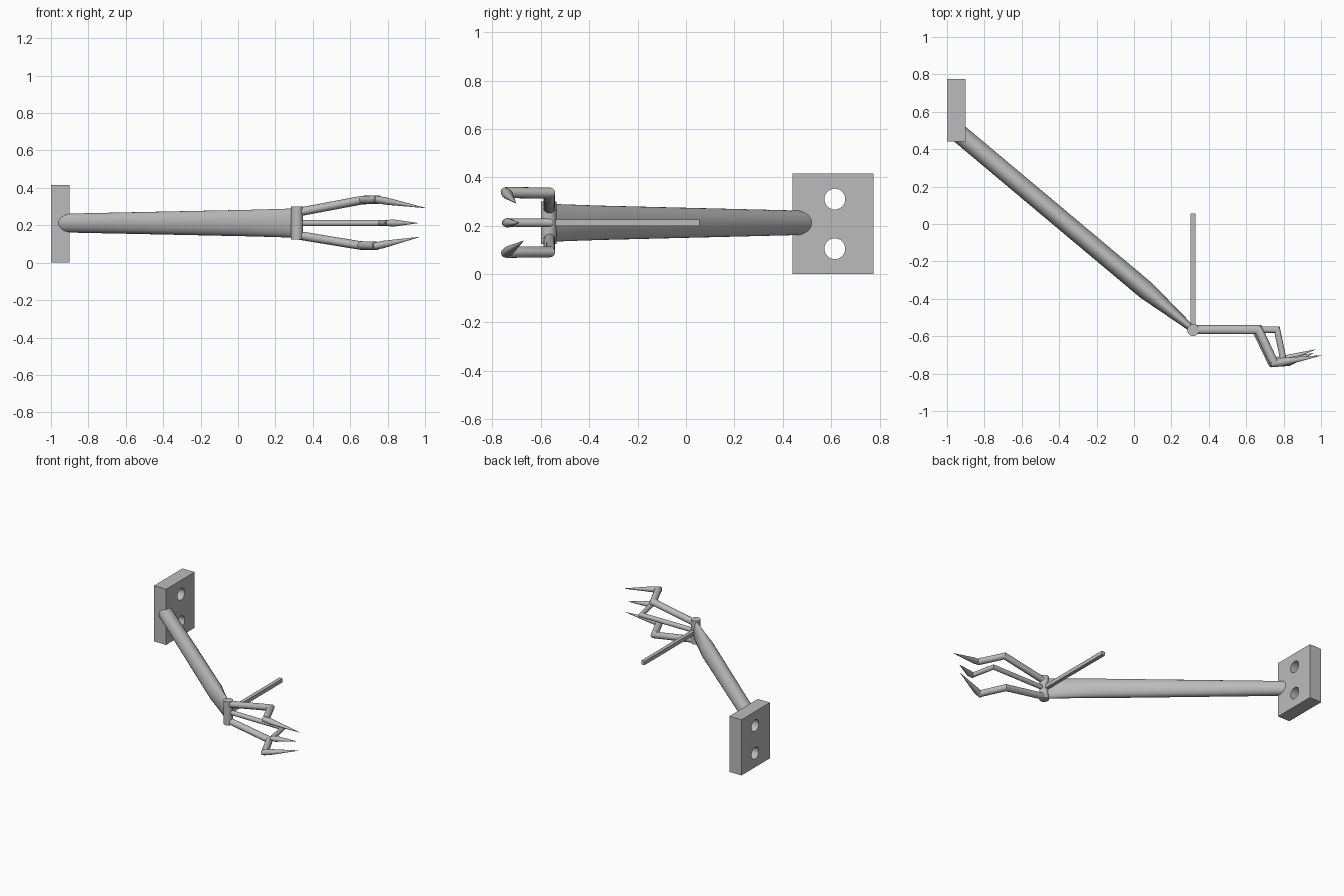
import bpy, bmesh, math
from mathutils import Vector

cube = bpy.data.objects.get("Cube")
if cube:
    bpy.data.objects.remove(cube, do_unlink=True)

grey = bpy.data.materials.new("light grey")
grey.use_nodes = True
grey.diffuse_color = (0.5, 0.5, 0.5, 1)
grey.node_tree.nodes["Principled BSDF"].inputs["Base Color"].default_value = (0.5, 0.5, 0.5, 1)
MID = 0.212  # height of the arm axis


def finish(name, bm, smooth=False):
    bmesh.ops.recalc_face_normals(bm, faces=bm.faces)
    mesh = bpy.data.meshes.new(name)
    bm.to_mesh(mesh)
    bm.free()
    mesh.materials.append(grey)
    ob = bpy.data.objects.new(name, mesh)
    bpy.context.collection.objects.link(ob)
    bpy.ops.object.select_all(action='DESELECT')
    ob.select_set(True)
    bpy.context.view_layer.objects.active = ob
    if smooth:
        bpy.ops.object.shade_smooth_by_angle(angle=math.radians(35))
    return ob


def box(name, lo, hi):
    bm = bmesh.new()
    bmesh.ops.create_cube(bm, size=1)
    lo, hi = Vector(lo), Vector(hi)
    for v in bm.verts:
        v.co = (lo + hi) / 2 + v.co * (hi - lo)
    return finish(name, bm)


def loft(name, path, sizes, sides=20, side_hint=(0, 0, 1)):
    """Tube with mitred corners; sizes are (half width, half height) per point."""
    pts = [Vector(p) for p in path]
    bm = bmesh.new()
    rings = []
    for i, (p, (w, h)) in enumerate(zip(pts, sizes)):
        before = (p - pts[i - 1]).normalized() if i else None
        after = (pts[i + 1] - p).normalized() if i < len(pts) - 1 else None
        before, after = before or after, after or before
        along = (before + after).normalized()
        side = along.cross(Vector(side_hint)).normalized()
        up = side.cross(along)
        w /= along.dot(before)
        ring = []
        for k in range(sides):
            a = math.tau * k / sides
            ring.append(bm.verts.new(p + side * w * math.cos(a) + up * h * math.sin(a)))
        rings.append(ring)
    for a, b in zip(rings, rings[1:]):
        for k in range(sides):
            n = (k + 1) % sides
            bm.faces.new((a[k], a[n], b[n], b[k]))
    bm.faces.new(rings[0])
    bm.faces.new(rings[-1])
    return finish(name, bm, True)


# Mounting plate with two bolt holes
plate = box("mounting_plate", (-1, 0.44, 0), (-0.9, 0.775, 0.415))
for z in (0.105, 0.31):
    hole = loft("bolt_hole_cutter", [(-1.1, 0.615, z), (-0.8, 0.615, z)], [(0.043, 0.043)] * 2, 32)
    hole.hide_render = True
    cut = plate.modifiers.new("bolt_hole", 'BOOLEAN')
    cut.object = hole
    cut.solver = 'EXACT'
    bpy.context.view_layer.objects.active = plate
    bpy.ops.object.modifier_apply(modifier=cut.name)
    bpy.data.objects.remove(hole, do_unlink=True)

# Arm tube, pinched flat where it meets the hinge
loft("arm", [(-0.94, 0.488, MID), (0.065, -0.355, MID), (0.305, -0.556, MID)],
     [(0.05, 0.05), (0.05, 0.071), (0.018, 0.078)], 32)

# Upright hinge pin and square rear lever
loft("hinge_pin", [(0.316, -0.567, 0.125), (0.316, -0.567, 0.3)], [(0.032, 0.032)] * 2, 24, (0, 1, 0))
box("rear_lever", (0.303, -0.56, MID - 0.014), (0.33, 0.055, MID + 0.014))

# Fingers: name, root z, elbow, knuckle, tip, half height
fingers = [
    ("upper", 0.27, (0.665, -0.565, 0.335), (0.75, -0.745, 0.337), (1.0, -0.703, 0.293), 0.023),
    ("middle", MID, (0.765, -0.565, MID), (0.803, -0.745, MID), (0.96, -0.69, MID), 0.017),
    ("lower", 0.147, (0.655, -0.565, 0.092), (0.74, -0.742, 0.09), (0.967, -0.672, 0.137), 0.023),
]
for name, root_z, elbow, knuckle, tip, h in fingers:
    w = 0.024 if name != "middle" else 0.017
    loft(name + "_finger", [(0.32, -0.565, root_z), elbow, knuckle], [(w, h), (w, h), (w, h)], 16)
    # Claw: a short collar swelling from the knuckle, then a long spike
    k, t = Vector(knuckle), Vector(tip)
    loft(name + "_claw", [k - (t - k) * 0.08, k.lerp(t, 0.15), t],
         [(w * 0.75, h * 0.8), (0.023, 0.02), (0.001, 0.001)], 12)
